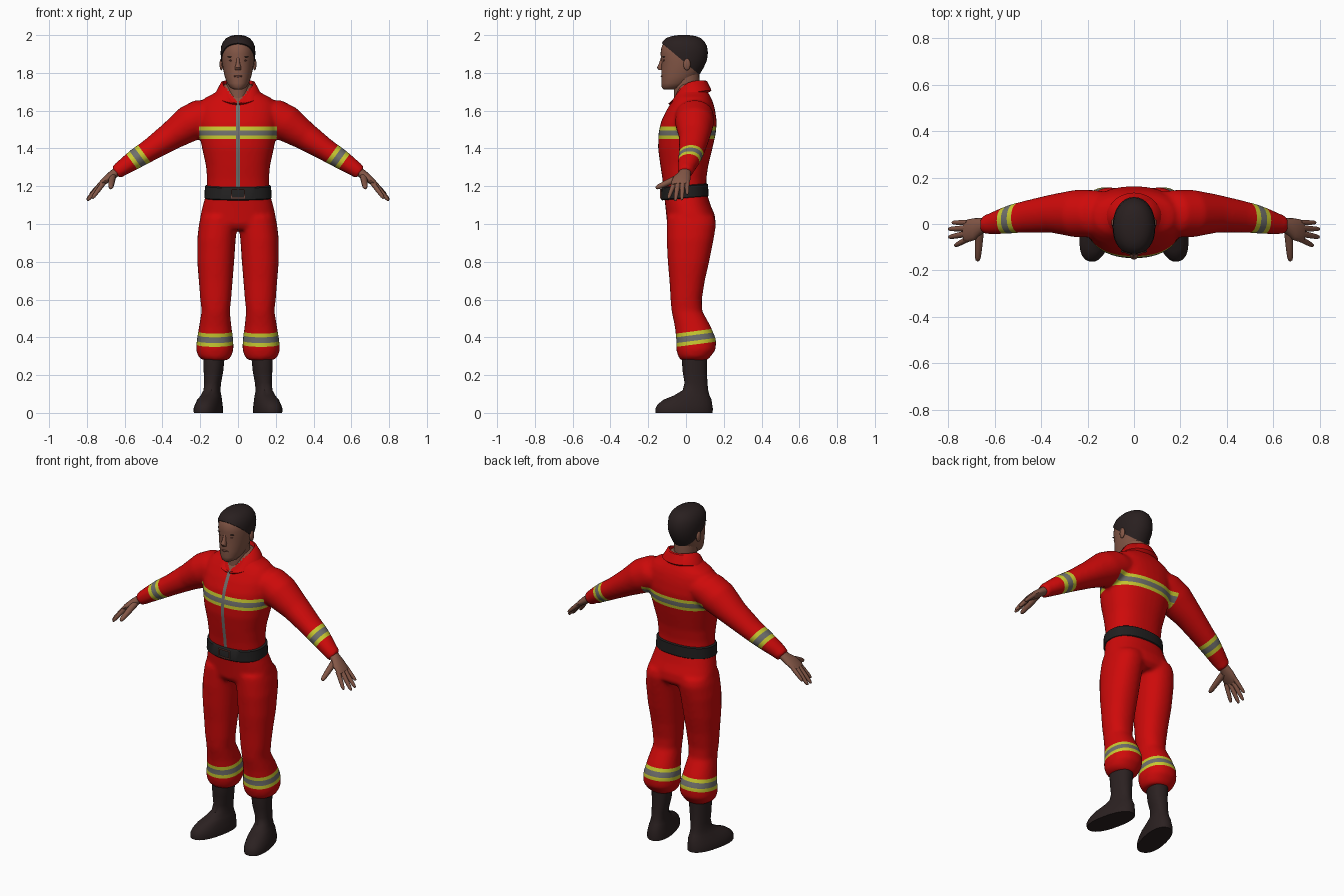
import bpy, bmesh, math
from mathutils import Vector

if "Cube" in bpy.data.objects:
    bpy.data.objects.remove(bpy.data.objects["Cube"])

def material(name, rgb):
    m = bpy.data.materials.new(name)
    m.diffuse_color = (*rgb, 1)
    m.use_nodes = True
    m.node_tree.nodes["Principled BSDF"].inputs["Base Color"].default_value = m.diffuse_color
    return m

RED = material("red cloth", (0.62, 0.003, 0.003))
YELLOW = material("yellow stripe", (0.58, 0.58, 0.03))
GREY = material("grey reflective", (0.16, 0.16, 0.15))
SKIN = material("skin", (0.23, 0.095, 0.062))
LIP = material("lips", (0.16, 0.058, 0.042))
HAIR = material("hair", (0.022, 0.014, 0.014))
BOOT = material("boot leather", (0.024, 0.015, 0.015))
BELT = material("belt leather", (0.015, 0.014, 0.014))


def loft(bm, rings, axis=(0, 0, 1), ref=(1, 0, 0), n=24, power=2.0):
    """Skin parallel superellipse rings (x, y, z, radius along ref, other radius)."""
    axis = Vector(axis).normalized()
    u = Vector(ref)
    u = (u - axis * u.dot(axis)).normalized()
    v = axis.cross(u)
    rows = []
    for x, y, z, a, b in rings:
        row = []
        for i in range(n):
            t = 2 * math.pi * i / n
            c, s = math.cos(t), math.sin(t)
            pu = math.copysign(abs(c) ** (2 / power), c) * a
            pv = math.copysign(abs(s) ** (2 / power), s) * b
            row.append(bm.verts.new(Vector((x, y, z)) + u * pu + v * pv))
        rows.append(row)
    faces = [bm.faces.new(rows[0][::-1]), bm.faces.new(rows[-1])]
    for r, q in zip(rows, rows[1:]):
        for i in range(n):
            j = (i + 1) % n
            faces.append(bm.faces.new((r[i], r[j], q[j], q[i])))
    bmesh.ops.recalc_face_normals(bm, faces=faces)


def make(name, bm, *mats, angle=45):
    me = bpy.data.meshes.new(name)
    bm.to_mesh(me)
    bm.free()
    ob = bpy.data.objects.new(name, me)
    bpy.context.collection.objects.link(ob)
    for m in mats:
        me.materials.append(m)
    smooth(ob, angle)
    return ob


def smooth(ob, angle):
    bpy.ops.object.select_all(action='DESELECT')
    ob.select_set(True)
    bpy.context.view_layer.objects.active = ob
    bpy.ops.object.shade_smooth_by_angle(angle=math.radians(angle))


def lofted(name, mat, rings, **kw):
    bm = bmesh.new()
    loft(bm, rings, **kw)
    return make(name, bm, mat)


def ellipsoid(name, mat, loc, size):
    bm = bmesh.new()
    bmesh.ops.create_uvsphere(bm, u_segments=14, v_segments=8, radius=1)
    bmesh.ops.scale(bm, vec=size, verts=bm.verts)
    bmesh.ops.translate(bm, vec=loc, verts=bm.verts)
    return make(name, bm, mat)


def body(rows, x=0):
    """Rows of z, half width, front y, back y."""
    return [(x, (f + b) / 2, z, w, (b - f) / 2) for z, w, f, b in rows]


# Overall: torso, arms and legs fused into one garment
suit_bm = bmesh.new()
loft(suit_bm, body([
    (0.97, .14, -.08, .13), (1.0, .20, -.10, .158), (1.05, .198, -.105, .152), (1.10, .186, -.11, .13),
    (1.17, .166, -.118, .108), (1.24, .164, -.125, .108), (1.31, .17, -.136, .118),
    (1.40, .19, -.148, .14), (1.48, .205, -.146, .158), (1.54, .21, -.133, .163),
    (1.60, .21, -.105, .155), (1.64, .20, -.08, .145), (1.67, .172, -.062, .132),
    (1.69, .13, -.052, .12), (1.72, .088, -.045, .105), (1.745, .07, -.04, .092)]), n=36, power=2.3)
ARM = Vector((.81, 0, -.59)).normalized()
for s in (-1, 1):
    loft(suit_bm, [(s * x, y, z, a, b) for x, y, z, a, b in [
        (.10, .045, 1.59, .09, .08), (.17, .045, 1.575, .102, .10), (.25, .045, 1.535, .103, .099),
        (.355, .045, 1.465, .083, .076), (.465, .032, 1.392, .07, .06), (.53, .022, 1.352, .063, .055),
        (.59, .008, 1.312, .053, .047), (.625, 0, 1.288, .045, .041), (.648, -.002, 1.27, .04, .038)]],
        axis=(s * ARM.x, 0, ARM.z), ref=(0, 1, 0))
    loft(suit_bm, [(s * (i + o) / 2, (f + b) / 2, z, (o - i) / 2, (b - f) / 2) for z, i, o, f, b in [
        (1.04, .0, .198, -.10, .15), (1.0, .002, .207, -.102, .16), (.92, .012, .216, -.103, .147),
        (.80, .02, .216, -.097, .123), (.70, .028, .208, -.088, .10), (.60, .036, .20, -.082, .084),
        (.54, .043, .193, -.077, .086), (.46, .035, .206, -.06, .13), (.39, .025, .218, -.052, .16),
        (.335, .023, .223, -.052, .158), (.30, .035, .212, -.042, .132), (.28, .05, .19, -.03, .115)]],
        power=2.2)
suit = make("coverall", suit_bm, RED, YELLOW, GREY, SKIN)
fuse = suit.modifiers.new("fuse", 'REMESH')
fuse.mode = 'VOXEL'
fuse.voxel_size = 0.01
relax = suit.modifiers.new("relax", 'SMOOTH')
relax.factor = 0.5
relax.iterations = 10
bpy.context.view_layer.update()
bm = bmesh.new()
bm.from_object(suit, bpy.context.evaluated_depsgraph_get())
suit.modifiers.clear()

# Reflective bands: centre, direction, half width, half width of grey core, region
bands = [(Vector((0, 0, 1.482)), Vector((0, 0, 1)), .033, .014,
          lambda c: abs(c.x) < .205 and 1.38 < c.z < 1.58)]
for s in (-1, 1):
    bands.append((Vector((s * .53, 0, 1.352)), Vector((s * ARM.x, 0, ARM.z)), .039, .016,
                  lambda c, s=s: s * c.x > .38))
    bands.append((Vector((s * .12, .05, .398)), Vector((0, -.13, 1)).normalized(), .035, .015,
                  lambda c, s=s: s * c.x > 0 and .25 < c.z < .55))
zip_zone = lambda c: abs(c.x) < .05 and c.y < 0 and 1.15 < c.z < 1.68


def cut(co, no, region):
    faces = [f for f in bm.faces if region(f.calc_center_median())]
    geom = {e for f in faces for e in f.edges} | {v for f in faces for v in f.verts}
    bmesh.ops.bisect_plane(bm, geom=faces + list(geom), plane_co=co, plane_no=no, dist=1e-5)


for co, no, wide, core, region in bands:
    for d in (-wide, -core, core, wide):
        cut(co + no * d, no, region)
for x in (-.01, .01):
    cut((x, 0, 0), (1, 0, 0), zip_zone)
for f in bm.faces:
    c = f.calc_center_median()
    f.material_index = 0
    for co, no, wide, core, region in bands:
        d = abs((c - co).dot(no))
        if region(c) and d < wide:
            f.material_index = 2 if d < core else 1
    if zip_zone(c) and abs(c.x) < .01 and c.z < 1.64:
        f.material_index = 2
    if c.z > 1.735 or (c.y < 0 and abs(c.x) < (c.z - 1.64) * .8):
        f.material_index = 3
bm.to_mesh(suit.data)
bm.free()
smooth(suit, 60)

# Belt with a buckle frame
lofted("belt", BELT, [(0, -.006, z, w, d) for z, w, d in
       [(1.135, .172, .121), (1.14, .178, .126), (1.20, .175, .123), (1.205, .168, .117)]],
       axis=(0, -.08, 1), n=36, power=2.3)
for name, x, z, w, h in (("buckle_left", -.035, 1.16, .005, .05), ("buckle_right", .035, 1.16, .005, .05),
                         ("buckle_top", 0, 1.183, .07, .005), ("buckle_bottom", 0, 1.138, .07, .005)):
    bm = bmesh.new()
    bmesh.ops.create_cube(bm, size=1)
    bmesh.ops.scale(bm, vec=(w, .008, h), verts=bm.verts)
    bmesh.ops.translate(bm, vec=(x, -.133, z), verts=bm.verts)
    make(name, bm, LIP)

# Folded collar, open in a V at the throat
bm = bmesh.new()
rows = []
for i in range(37):
    a = (i / 18 - 1) * (math.pi - .04)
    k = (1 - math.cos(a)) / 2
    sx, cy = math.sin(a), math.cos(a)
    top = 1.76 - .118 * k ** 3.5
    rows.append([bm.verts.new(p) for p in (
        (.068 * sx, .015 + .072 * cy, 1.70 - .07 * k ** 1.5),
        (.080 * sx, .015 + .086 * cy, top),
        (.090 * sx, .017 + .094 * cy, top - .003),
        (.122 * sx, .020 + .115 * cy, 1.708 - .07 * k ** 1.8),
        (.112 * sx, .020 + .100 * cy, 1.695 - .07 * k ** 1.8))])
for r, q in zip(rows, rows[1:]):
    for j in range(4):
        bm.faces.new((r[j], r[j + 1], q[j + 1], q[j]))
bmesh.ops.recalc_face_normals(bm, faces=bm.faces)
make("collar", bm, RED)

# Head, neck and hair shell
lofted("neck", SKIN, [(0, .0, 1.63, .055, .066), (0, .005, 1.70, .062, .068), (0, .0, 1.80, .062, .07)])
skull = body([(1.712, .022, -.118, -.05), (1.722, .042, -.128, -.02), (1.745, .058, -.131, .02),
              (1.78, .070, -.130, .06), (1.82, .079, -.131, .088), (1.86, .085, -.129, .106),
              (1.90, .087, -.135, .111), (1.935, .084, -.130, .106), (1.96, .073, -.118, .092),
              (1.978, .056, -.098, .072), (1.988, .036, -.07, .045), (1.993, .012, -.035, .01)])
lofted("head", SKIN, skull, n=32, power=2.1)
bm = bmesh.new()
loft(bm, [(x, y, z + .007 * (z > 1.8), a + .005, b + .005) for x, y, z, a, b in skull], n=32, power=2.1)
bmesh.ops.bisect_plane(bm, geom=bm.verts[:] + bm.edges[:] + bm.faces[:], plane_co=(0, 0, 1.85),
                       plane_no=(0, .84, 1), clear_inner=True)
bmesh.ops.holes_fill(bm, edges=[e for e in bm.edges if e.is_boundary])
make("hair", bm, HAIR)

# Face
lofted("nose", SKIN, [(0, -.126, 1.885, .007, .006), (0, -.131, 1.85, .010, .012),
                      (0, -.136, 1.828, .017, .018), (0, -.132, 1.814, .014, .012)], n=12)
ellipsoid("mouth", LIP, (0, -.126, 1.782), (.024, .008, .006))
for s, side in ((-1, "left"), (1, "right")):
    ellipsoid("eye_" + side, LIP, (s * .034, -.116, 1.866), (.014, .006, .005))
    ellipsoid("brow_" + side, HAIR, (s * .036, -.117, 1.885), (.021, .007, .003))
    ellipsoid("ear_" + side, SKIN, (s * .088, .005, 1.845), (.010, .019, .032))

    # Hand: palm, four fingers and thumb
    bm = bmesh.new()
    loft(bm, [(s * x, y, z, a, b) for x, y, z, a, b in [
        (.625, -.003, 1.287, .03, .025), (.655, -.008, 1.267, .033, .024), (.685, -.022, 1.245, .047, .022),
        (.715, -.029, 1.222, .049, .017), (.732, -.03, 1.208, .043, .011)]],
        axis=(s * ARM.x, 0, ARM.z), ref=(0, 1, 0), n=16)
    for base, tip, r in [((.717, .006, 1.22), (.784, .006, 1.156), .0105),
                         ((.722, -.018, 1.217), (.800, -.022, 1.127), .0115),
                         ((.722, -.042, 1.215), (.798, -.057, 1.123), .012),
                         ((.712, -.062, 1.217), (.772, -.094, 1.135), .0115),
                         ((.665, -.030, 1.250), (.674, -.160, 1.190), .016)]:
        p, q = (Vector((s * v[0], v[1], v[2])) for v in (base, tip))
        loft(bm, [(*p.lerp(q, t), r * k, r * k) for t, k in
                  ((0, 1.2), (.5, 1.05), (.85, .85), (.97, .55), (1, .2))],
             axis=q - p, ref=(0, 0, 1), n=10)
    make("hand_" + side, bm, SKIN)

    # Boot, toe turned outward
    lofted("boot_" + side, BOOT, [(s * x, y, z, a, b) for x, y, z, a, b in [
        (.157, -.01, 0, .068, .154), (.157, -.01, .022, .069, .156), (.155, -.006, .045, .064, .148),
        (.150, .008, .07, .058, .130), (.143, .03, .092, .050, .096), (.138, .05, .12, .042, .068),
        (.134, .053, .16, .043, .061), (.130, .046, .22, .050, .064), (.128, .045, .28, .054, .067),
        (.128, .045, .32, .054, .067)]], ref=(.975, s * .22, 0), power=2.3)
